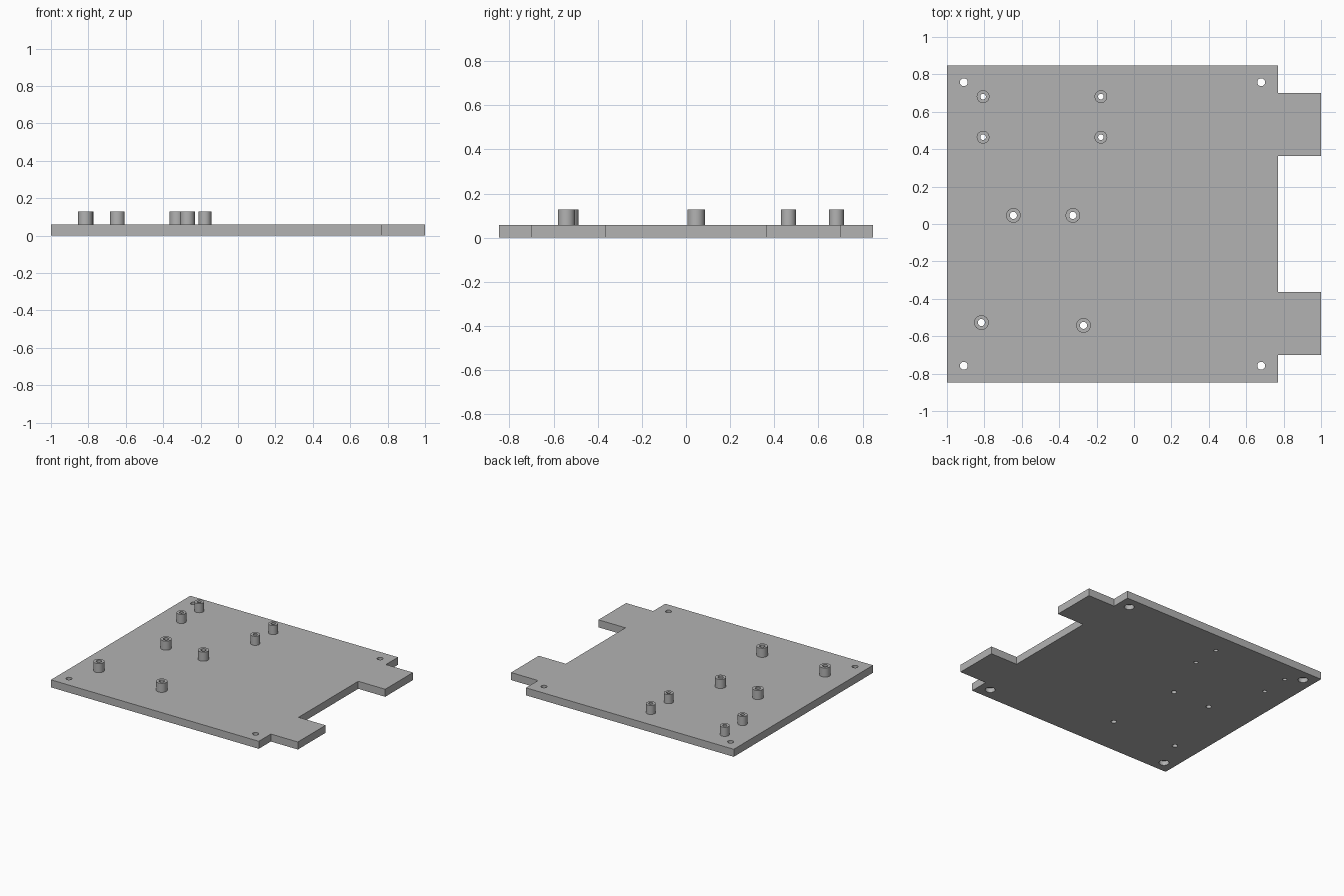
import bpy, bmesh, math

cube = bpy.data.objects.get("Cube")
if cube:
    bpy.data.objects.remove(cube, do_unlink=True)

PLATE_TOP, BOSS_TOP = 0.058, 0.128
SEGMENTS = 32

grey = bpy.data.materials.new("plain_grey")
grey.use_nodes = True
colour = (0.45, 0.45, 0.45, 1)
grey.diffuse_color = colour
grey.node_tree.nodes["Principled BSDF"].inputs["Base Color"].default_value = colour


def finish(bm, name):
    bmesh.ops.recalc_face_normals(bm, faces=bm.faces)
    mesh = bpy.data.meshes.new(name)
    bm.to_mesh(mesh)
    bm.free()
    mesh.materials.append(grey)
    obj = bpy.data.objects.new(name, mesh)
    bpy.context.collection.objects.link(obj)
    return obj


def smooth(obj):
    bpy.ops.object.select_all(action='DESELECT')
    obj.select_set(True)
    bpy.context.view_layer.objects.active = obj
    bpy.ops.object.shade_smooth_by_angle(angle=math.radians(30))


def lathe(bm, x, y, profile, tube):
    """Turn (radius, z) points about a vertical axis; a tube wraps round, a plug is capped."""
    rings = []
    for r, z in profile:
        angles = [2 * math.pi * i / SEGMENTS for i in range(SEGMENTS)]
        rings.append([bm.verts.new((x + r * math.cos(a), y + r * math.sin(a), z)) for a in angles])
    pairs = list(zip(rings, rings[1:]))
    if tube:
        pairs.append((rings[-1], rings[0]))
    else:
        bm.faces.new(rings[0])
        bm.faces.new(rings[-1])
    for a, b in pairs:
        for i in range(SEGMENTS):
            j = (i + 1) % SEGMENTS
            bm.faces.new((a[i], a[j], b[j], b[i]))


# Standoffs: name, x, y, outer radius, bore radius
standoffs = [
    ("back_outer_standoff", -0.807, 0.681, 0.034, 0.015),
    ("back_inner_standoff", -0.177, 0.681, 0.034, 0.015),
    ("upper_outer_standoff", -0.807, 0.464, 0.034, 0.015),
    ("upper_inner_standoff", -0.177, 0.464, 0.034, 0.015),
    ("middle_outer_standoff", -0.645, 0.046, 0.039, 0.019),
    ("middle_inner_standoff", -0.327, 0.046, 0.039, 0.019),
    ("front_outer_standoff", -0.816, -0.527, 0.039, 0.019),
    ("front_inner_standoff", -0.27, -0.542, 0.039, 0.019),
]

# Base plate: half outline with two tabs, mirrored front to back
half = [(-1, 0.847), (0.77, 0.847), (0.77, 0.70), (1, 0.70), (1, 0.363), (0.77, 0.363)]
outline = half + [(x, -y) for x, y in reversed(half)]
bm = bmesh.new()
face = bm.faces.new([bm.verts.new((x, y, 0)) for x, y in outline])
top = bmesh.ops.extrude_face_region(bm, geom=[face])["geom"]
bmesh.ops.translate(bm, vec=(0, 0, PLATE_TOP),
                    verts=[v for v in top if isinstance(v, bmesh.types.BMVert)])
plate = finish(bm, "base_plate")

# Hole cutter: straight bores under standoffs, counterbored screw holes at corners
bm = bmesh.new()
for name, x, y, outer, bore in standoffs:
    lathe(bm, x, y, [(bore, -0.1), (bore, 0.2)], False)
for x in (-0.91, 0.68):
    for y in (-0.758, 0.758):
        lathe(bm, x, y, [(0.035, -0.1), (0.035, 0.035), (0.021, 0.035), (0.021, 0.2)], False)
cutter = finish(bm, "hole_cutter")
cutter.hide_render = True

cut = plate.modifiers.new("holes", 'BOOLEAN')
cut.operation = 'DIFFERENCE'
cut.solver = 'EXACT'
cut.object = cutter
bpy.ops.object.select_all(action='DESELECT')
plate.select_set(True)
bpy.context.view_layer.objects.active = plate
bpy.ops.object.modifier_apply(modifier=cut.name)
bpy.data.objects.remove(cutter, do_unlink=True)
smooth(plate)

# Hollow standoffs on the plate
for name, x, y, outer, bore in standoffs:
    bm = bmesh.new()
    lathe(bm, x, y, [(bore, PLATE_TOP), (outer, PLATE_TOP), (outer, BOSS_TOP), (bore, BOSS_TOP)], True)
    smooth(finish(bm, name))
